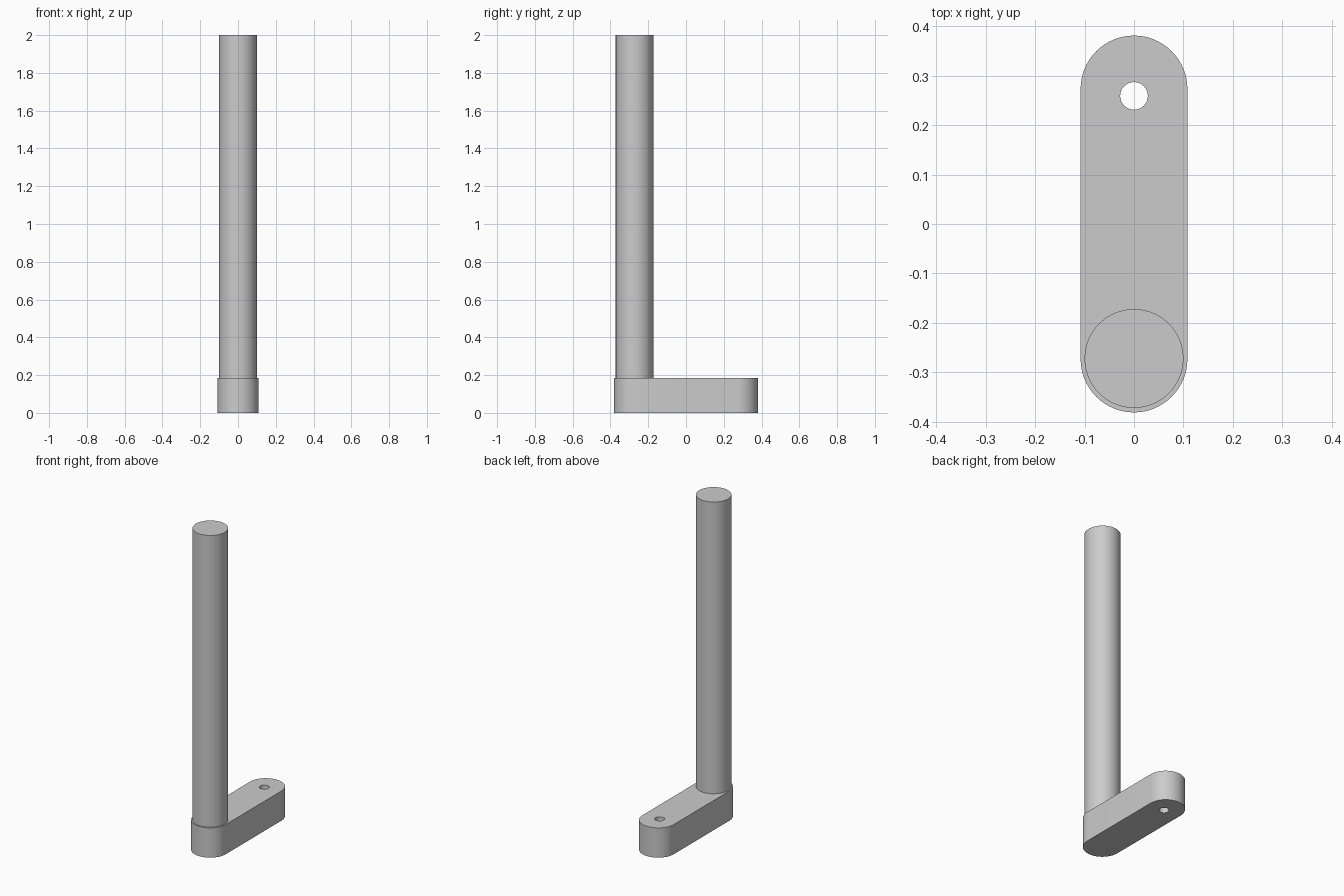
import bpy
import bmesh
from math import sin, cos, pi, radians

cube = bpy.data.objects.get("Cube")
if cube:
    bpy.data.objects.remove(cube, do_unlink=True)

ARM_HEIGHT = 0.185
ARM_RADIUS = 0.108
ARM_CENTRE = 0.273  # distance of each rounded end's centre from the middle
TOTAL_HEIGHT = 2.0

grey = bpy.data.materials.new("plain_grey")
grey.use_nodes = True
colour = (0.6, 0.6, 0.6, 1)
grey.diffuse_color = colour
grey.node_tree.nodes["Principled BSDF"].inputs["Base Color"].default_value = colour


def arc(radius, y, start, sweep, steps):
    return [(radius * cos(start + sweep * i / steps),
             y + radius * sin(start + sweep * i / steps)) for i in range(steps + 1)]


def prism(name, outline, bottom, top):
    """Extrude a closed outline straight up."""
    bm = bmesh.new()
    base = bm.faces.new([bm.verts.new((x, y, bottom)) for x, y in outline])
    result = bmesh.ops.extrude_face_region(bm, geom=[base], use_keep_orig=True)
    lifted = [v for v in result["geom"] if isinstance(v, bmesh.types.BMVert)]
    bmesh.ops.translate(bm, vec=(0, 0, top - bottom), verts=lifted)
    bmesh.ops.recalc_face_normals(bm, faces=bm.faces)
    mesh = bpy.data.meshes.new(name)
    bm.to_mesh(mesh)
    bm.free()
    mesh.materials.append(grey)
    obj = bpy.data.objects.new(name, mesh)
    bpy.context.collection.objects.link(obj)
    return obj


def activate(obj):
    bpy.ops.object.select_all(action="DESELECT")
    obj.select_set(True)
    bpy.context.view_layer.objects.active = obj


# Round-ended arm
arm_outline = (arc(ARM_RADIUS, ARM_CENTRE, 0, pi, 32)
               + arc(ARM_RADIUS, -ARM_CENTRE, pi, pi, 32))
arm = prism("crank_arm", arm_outline, 0, ARM_HEIGHT)

# Pivot hole through the far end
cutter = prism("hole_cutter", arc(0.028, 0.259, 0, 2 * pi, 32)[:-1], -0.1, ARM_HEIGHT + 0.1)
cutter.hide_render = True
cut = arm.modifiers.new("pivot_hole", "BOOLEAN")
cut.object = cutter
cut.operation = "DIFFERENCE"
cut.solver = "EXACT"
activate(arm)
bpy.ops.object.modifier_apply(modifier=cut.name)
bpy.data.objects.remove(cutter, do_unlink=True)

# Upright handle rod at the front end
rod = prism("handle_rod", arc(0.1, -0.272, 0, 2 * pi, 64)[:-1], ARM_HEIGHT, TOTAL_HEIGHT)

for part in (arm, rod):
    activate(part)
    bpy.ops.object.shade_smooth_by_angle(angle=radians(30))
